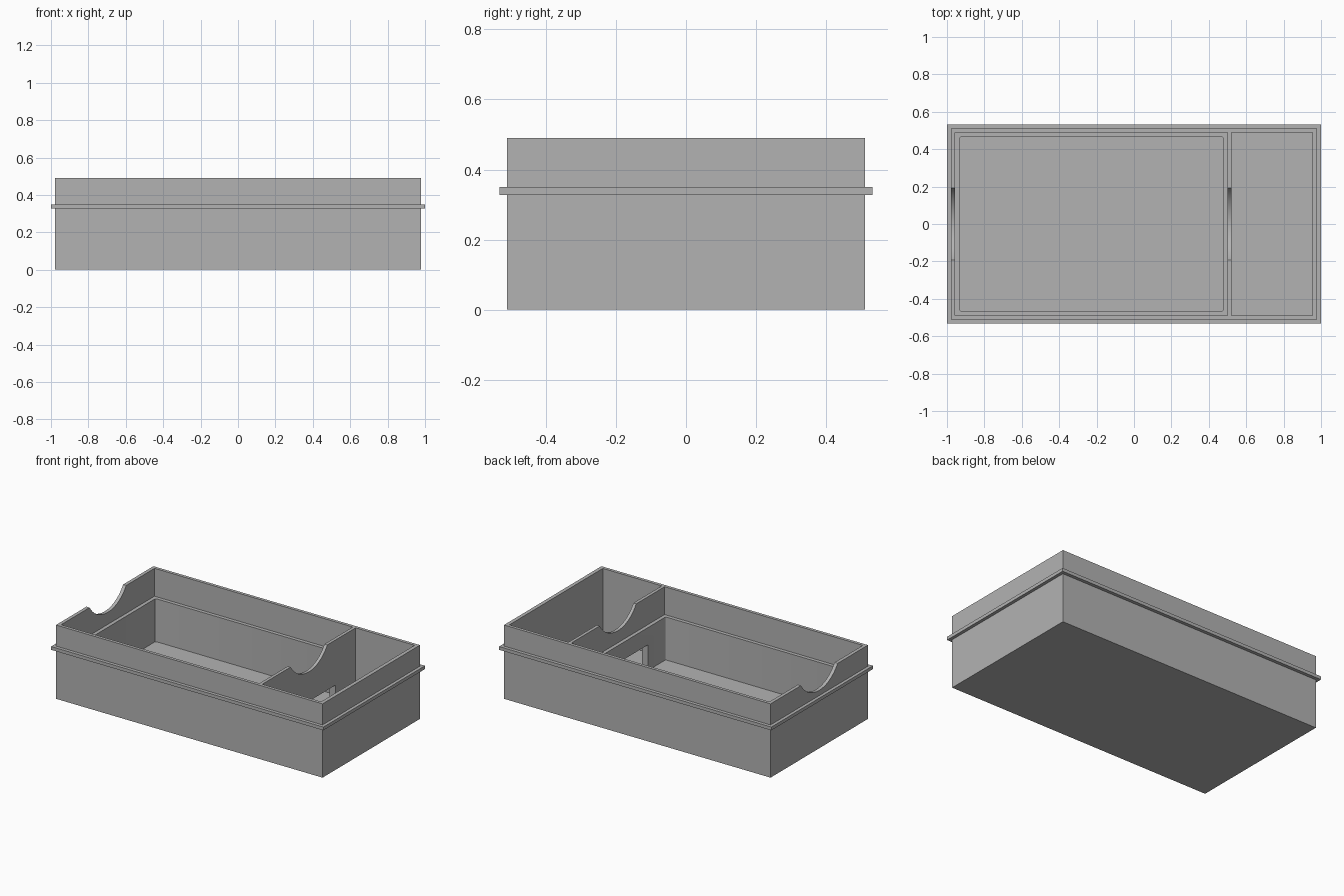
import bpy
import bmesh
import math

default_cube = bpy.data.objects.get("Cube")
if default_cube:
    bpy.data.objects.remove(default_cube, do_unlink=True)

GREY = (0.45, 0.45, 0.45, 1.0)
grey = bpy.data.materials.new("plain grey")
grey.use_nodes = True
grey.diffuse_color = GREY
grey.node_tree.nodes["Principled BSDF"].inputs["Base Color"].default_value = GREY

# Main measurements
LENGTH, WIDTH, HEIGHT = 0.979, 0.511, 0.49
INNER_X, INNER_Y = 0.956, 0.49
FLOOR, LEDGE, ABOVE = 0.02, 0.305, 0.7
DIVIDER_L, DIVIDER_R = 0.5, 0.521
STEP = 0.024


def add_object(name, bm):
    bmesh.ops.recalc_face_normals(bm, faces=bm.faces[:])
    mesh = bpy.data.meshes.new(name)
    bm.to_mesh(mesh)
    bm.free()
    mesh.materials.append(grey)
    obj = bpy.data.objects.new(name, mesh)
    bpy.context.collection.objects.link(obj)
    return obj


def box(name, x0, x1, y0, y1, z0, z1, corner=0.0):
    """Axis-aligned block, optionally with rounded upright corners."""
    bm = bmesh.new()
    bmesh.ops.create_cube(bm, size=1.0)
    for v in bm.verts:
        v.co.x = x1 if v.co.x > 0 else x0
        v.co.y = y1 if v.co.y > 0 else y0
        v.co.z = z1 if v.co.z > 0 else z0
    if corner:
        upright = [e for e in bm.edges
                   if abs(e.verts[0].co.z - e.verts[1].co.z) > 0.01]
        bmesh.ops.bevel(bm, geom=upright, offset=corner, segments=3,
                        profile=0.5, affect='EDGES')
    return add_object(name, bm)


def rod(name, x0, x1, z, radius):
    """Cylinder lying along x, used for the curved notches."""
    bm = bmesh.new()
    steps = 96
    ring = [bm.verts.new((x0, radius * math.cos(math.tau * i / steps),
                          z + radius * math.sin(math.tau * i / steps)))
            for i in range(steps)]
    face = bm.faces.new(ring)
    top = bmesh.ops.extrude_face_region(bm, geom=[face])["geom"]
    for v in top:
        if isinstance(v, bmesh.types.BMVert):
            v.co.x = x1
    return add_object(name, bm)


def combine(target, other, operation):
    """Apply a boolean and discard the helper."""
    other.hide_render = True
    mod = target.modifiers.new(operation.lower(), 'BOOLEAN')
    mod.operation = operation
    mod.solver = 'EXACT'
    mod.object = other
    bpy.context.view_layer.objects.active = target
    bpy.ops.object.modifier_apply(modifier=mod.name)
    bpy.data.objects.remove(other, do_unlink=True)


# Solid block with the rim flange around it
tray = box("divided_tray", -LENGTH, LENGTH, -WIDTH, WIDTH, 0, HEIGHT)
combine(tray, box("rim_flange", -1, 1, -0.533, 0.533, 0.328, 0.35), 'UNION')

# Large compartment: wide upper recess, then a deeper one leaving a ledge
combine(tray, box("upper_recess", -INNER_X, DIVIDER_L, -INNER_Y, INNER_Y,
                  LEDGE, ABOVE), 'DIFFERENCE')
combine(tray, box("lower_recess", STEP - INNER_X, DIVIDER_L - STEP,
                  STEP - INNER_Y, INNER_Y - STEP, FLOOR, ABOVE, 0.01), 'DIFFERENCE')

# Small compartment
combine(tray, box("small_recess", DIVIDER_R, INNER_X - 0.002, -INNER_Y, INNER_Y,
                  FLOOR, ABOVE), 'DIFFERENCE')

# Opening through the foot of the divider
combine(tray, box("divider_opening", DIVIDER_L - 0.1, DIVIDER_R + 0.1,
                  -0.28, 0.28, FLOOR, 0.19), 'DIFFERENCE')

# Curved notches in the end wall and the divider
NOTCH_HALF, NOTCH_DEPTH = 0.192, 0.105
radius = (NOTCH_HALF ** 2 + NOTCH_DEPTH ** 2) / (2 * NOTCH_DEPTH)
for x0, x1 in ((-LENGTH - 0.1, -INNER_X + 0.1), (DIVIDER_L - 0.1, DIVIDER_R + 0.1)):
    combine(tray, rod("notch", x0, x1, HEIGHT - NOTCH_DEPTH + radius, radius),
            'DIFFERENCE')

# Smooth only the gentle notch curves
bpy.ops.object.select_all(action='DESELECT')
tray.select_set(True)
bpy.context.view_layer.objects.active = tray
bpy.ops.object.shade_smooth_by_angle(angle=math.radians(25))
